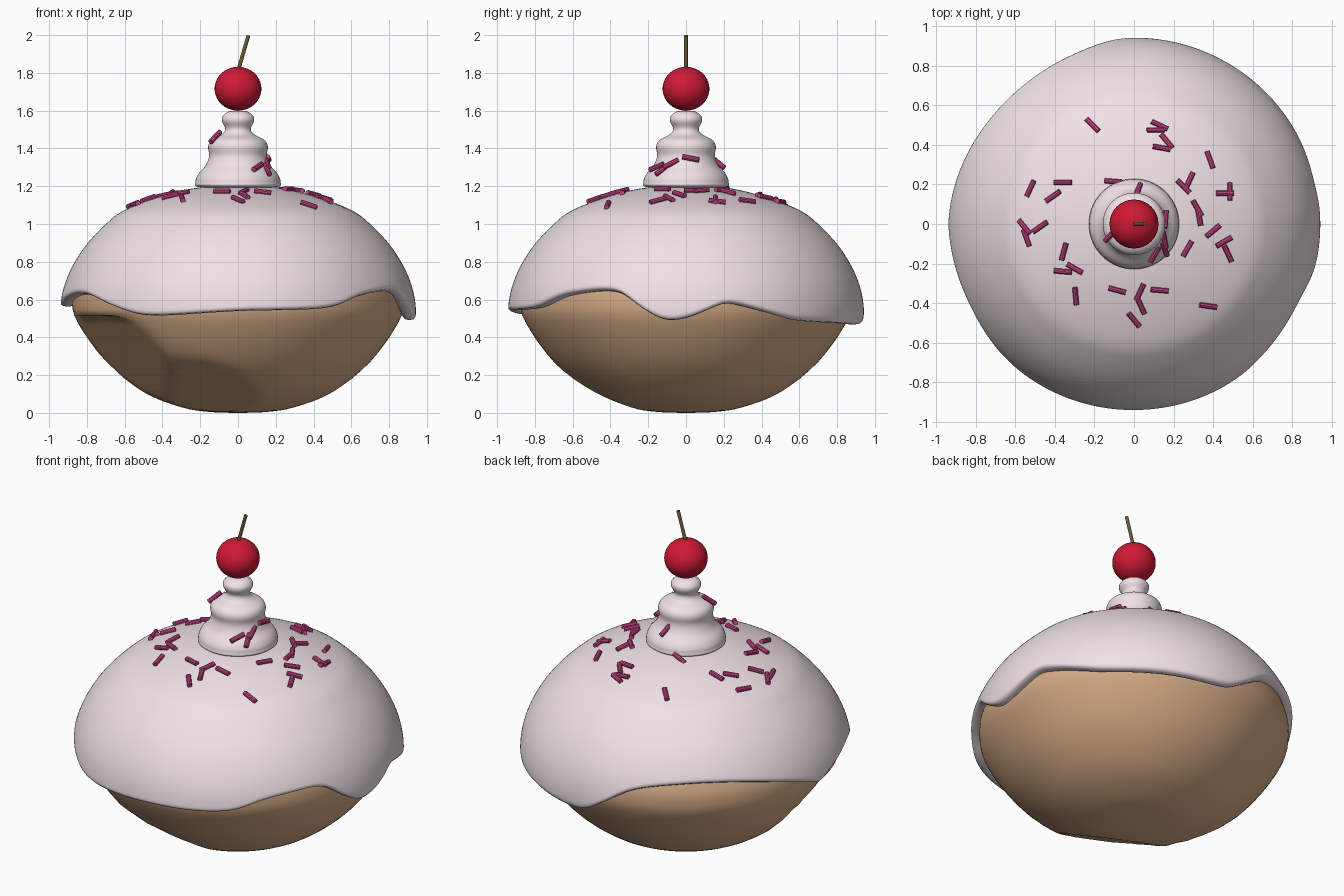
import bpy, bmesh, math
from mathutils import Vector, Matrix

if "Cube" in bpy.data.objects:
    bpy.data.objects.remove(bpy.data.objects["Cube"])


def material(name, rgb):
    m = bpy.data.materials.new(name)
    m.diffuse_color = (*rgb, 1)
    m.use_nodes = True
    m.node_tree.nodes["Principled BSDF"].inputs["Base Color"].default_value = m.diffuse_color
    return m


def curve(pts, p):
    """Smooth point on a profile of (r, z) points at parameter p."""
    i = max(0, min(int(p), len(pts) - 2))
    t = p - i
    a, b, c, d = [Vector(pts[max(0, min(k, len(pts) - 1))]) for k in range(i - 1, i + 3)]
    return b + 0.5 * t * ((c - a) + t * ((2 * a - 5 * b + 4 * c - d) + t * (3 * b - a - 3 * c + d)))


def solve(pts, axis, value):
    """Parameter at which a monotone profile reaches a value on one axis."""
    lo, hi = 0.0, len(pts) - 1.0
    rising = pts[-1][axis] > pts[0][axis]
    for _ in range(30):
        mid = (lo + hi) / 2
        if (curve(pts, mid)[axis] < value) == rising:
            lo = mid
        else:
            hi = mid
    return lo


def finish(bm, name, mat, smooth=True):
    me = bpy.data.meshes.new(name)
    bm.to_mesh(me)
    bm.free()
    for f in me.polygons:
        f.use_smooth = smooth
    me.materials.append(mat)
    ob = bpy.data.objects.new(name, me)
    bpy.context.collection.objects.link(ob)
    return ob


def revolve(name, pts, mat, rows, segs, end=None, reshape=None):
    """Surface of revolution; end(angle) may stop the profile early."""
    bm = bmesh.new()
    grid = []
    for j in range(segs):
        a = math.tau * j / segs
        stop = end(a) if end else len(pts) - 1
        col = []
        for i in range(rows + 1):
            q = curve(pts, stop * i / rows)
            co = Vector((q[0] * math.cos(a), q[0] * math.sin(a), q[1]))
            col.append(bm.verts.new(reshape(co) if reshape else co))
        grid.append(col)
    for j in range(segs):
        A, B = grid[j], grid[(j + 1) % segs]
        for i in range(rows):
            bm.faces.new((A[i], A[i + 1], B[i + 1], B[i]))
    bmesh.ops.remove_doubles(bm, verts=bm.verts, dist=1e-5)
    bmesh.ops.recalc_face_normals(bm, faces=bm.faces)
    if max(bm.faces, key=lambda f: f.calc_center_median().z).normal.z < 0:
        bmesh.ops.reverse_faces(bm, faces=bm.faces)
    return finish(bm, name, mat)


icing_mat = material("icing", (0.87, 0.76, 0.80))
bun_mat = material("bun", (0.70, 0.43, 0.25))
cherry_mat = material("cherry", (0.62, 0.01, 0.035))
stem_mat = material("stem", (0.16, 0.11, 0.04))
sprinkle_mat = material("sprinkle", (0.60, 0.06, 0.25))

# Bun: rounded body with two flattened patches low on the front left
bun_profile = [(0, 1.15), (.25, 1.13), (.5, 1.065), (.7, .94), (.81, .8), (.86, .7), (.88, .6),
               (.85, .48), (.7, .27), (.5, .11), (.3, .03), (.15, .005), (0, 0)]


def flatten(co):
    for deg, d0, z0, slope in ((-152, .42, .08, 1.1), (-115, .28, .05, .55)):
        d = co.x * math.cos(math.radians(deg)) + co.y * math.sin(math.radians(deg))
        gap = z0 + slope * (d - d0) - co.z
        if gap > 0 and co.z < .5 and d > 0:
            n = Vector((-slope * math.cos(math.radians(deg)), -slope * math.sin(math.radians(deg)), 1))
            co = co + n * (gap / n.length_squared)
    return co


revolve("bun", bun_profile, bun_mat, 48, 96, reshape=flatten)

# Icing: domed sheet with a wavy lower edge, thickened inwards
icing_profile = [(0, 1.205), (.2, 1.195), (.4, 1.15), (.6, 1.075), (.7, 1.0), (.8, .895),
                 (.87, .79), (.915, .69), (.937, .6), (.943, .52), (.935, .42)]
edge = [(-180, .56), (-172, .6), (-158, .635), (-148, .625), (-135, .565), (-120, .515), (-90, .54),
        (-60, .557), (-45, .625), (-30, .655), (-22, .64), (-15, .56), (-7, .49), (0, .5), (7, .545),
        (13, .585), (19, .57), (26, .54), (33, .51), (41, .485), (60, .472), (84, .468), (93, .54),
        (106, .665), (124, .715), (143, .71), (163, .65), (180, .56)]


def icing_end(a):
    deg = math.degrees(a)
    deg = deg - 360 if deg > 180 else deg
    return solve(icing_profile, 1, curve(edge, solve(edge, 0, deg))[1])


icing = revolve("icing", icing_profile, icing_mat, 28, 120, end=icing_end)
sol = icing.modifiers.new("thickness", "SOLIDIFY")
sol.thickness = .065
sol.offset = -1
sub = icing.modifiers.new("soft_edge", "SUBSURF")
sub.levels = sub.render_levels = 1

# Piped swirl: three stacked tiers
swirl_profile = [(0, 1.60), (.05, 1.595), (.08, 1.572), (.085, 1.545), (.068, 1.505), (.085, 1.475),
                 (.14, 1.445), (.158, 1.41), (.153, 1.36), (.172, 1.31), (.21, 1.265), (.225, 1.225),
                 (.205, 1.195), (0, 1.18)]
revolve("swirl", swirl_profile, icing_mat, 65, 64)

# Cherry and its leaning stem
bm = bmesh.new()
bmesh.ops.create_uvsphere(bm, u_segments=32, v_segments=20, radius=1,
                          matrix=Matrix.Translation((0, 0, 1.716)) @ Matrix.Diagonal((.124, .124, .116, 1)))
finish(bm, "cherry", cherry_mat)


def rod(bm, a, b, radius, sides):
    d = b - a
    m = Matrix.Translation((a + b) / 2) @ d.to_track_quat('Z', 'Y').to_matrix().to_4x4()
    bmesh.ops.create_cone(bm, cap_ends=True, segments=sides, radius1=radius, radius2=radius,
                          depth=d.length, matrix=m)


bm = bmesh.new()
rod(bm, Vector((0, 0, 1.81)), Vector((.055, 0, 1.998)), .01, 12)
finish(bm, "cherry_stem", stem_mat, False)

# Sprinkles: x, y and heading in degrees, laid on the surface below
sprinkles = [(-.21, .5, -45), (.13, .5, -25), (.11, .475, 0), (.165, .42, -50), (.14, .385, -10),
             (.385, .325, -70), (-.525, .18, 65), (-.36, .21, 0), (-.41, .14, 35), (.25, .19, -45),
             (.28, .22, 65), (.46, .155, 0), (.485, .165, 90), (.32, .08, -60), (.33, .035, -80),
             (.4, -.035, 40), (.455, -.09, 30), (.475, -.15, -65), (.27, -.125, 60), (-.555, -.015, -50),
             (-.475, -.015, 35), (-.545, -.07, -70), (-.355, -.14, 75), (-.36, -.24, -5), (-.3, -.225, -30),
             (-.295, -.365, -85), (-.085, -.335, -15), (.03, -.345, 65), (.035, -.415, -65), (0, -.485, -50),
             (.13, -.335, -5), (.375, -.415, -8), (-.105, .215, -5), (.02, .17, 70), (.16, .025, 85),
             (.155, -.08, -80), (.155, -.125, -70), (.105, -.155, 60), (-.12, -.06, 45)]
swirl_top = [(.07, 1.5), (.14, 1.445), (.165, 1.33), (.21, 1.265), (.24, 1.2)]


def height(r):
    prof = swirl_top if r < .235 else icing_profile
    return curve(prof, solve(prof, 0, r))[1] if r < .235 else curve(prof[:7], solve(prof[:7], 0, r))[1]


bm = bmesh.new()
for x, y, deg in sprinkles:
    r = math.hypot(x, y)
    slope = max(-.8, (height(r + .01) - height(r - .01)) / .02) if r > .25 else -.8
    h = Vector((math.cos(math.radians(deg)), math.sin(math.radians(deg)), 0))
    h.z = slope * (h.x * x + h.y * y) / r
    h = h.normalized() * .045
    c = Vector((x, y, height(r) + .008))
    rod(bm, c - h, c + h, .014, 10)
ob = finish(bm, "sprinkles", sprinkle_mat)
bpy.context.view_layer.objects.active = ob
ob.select_set(True)
bpy.ops.object.shade_smooth_by_angle()
